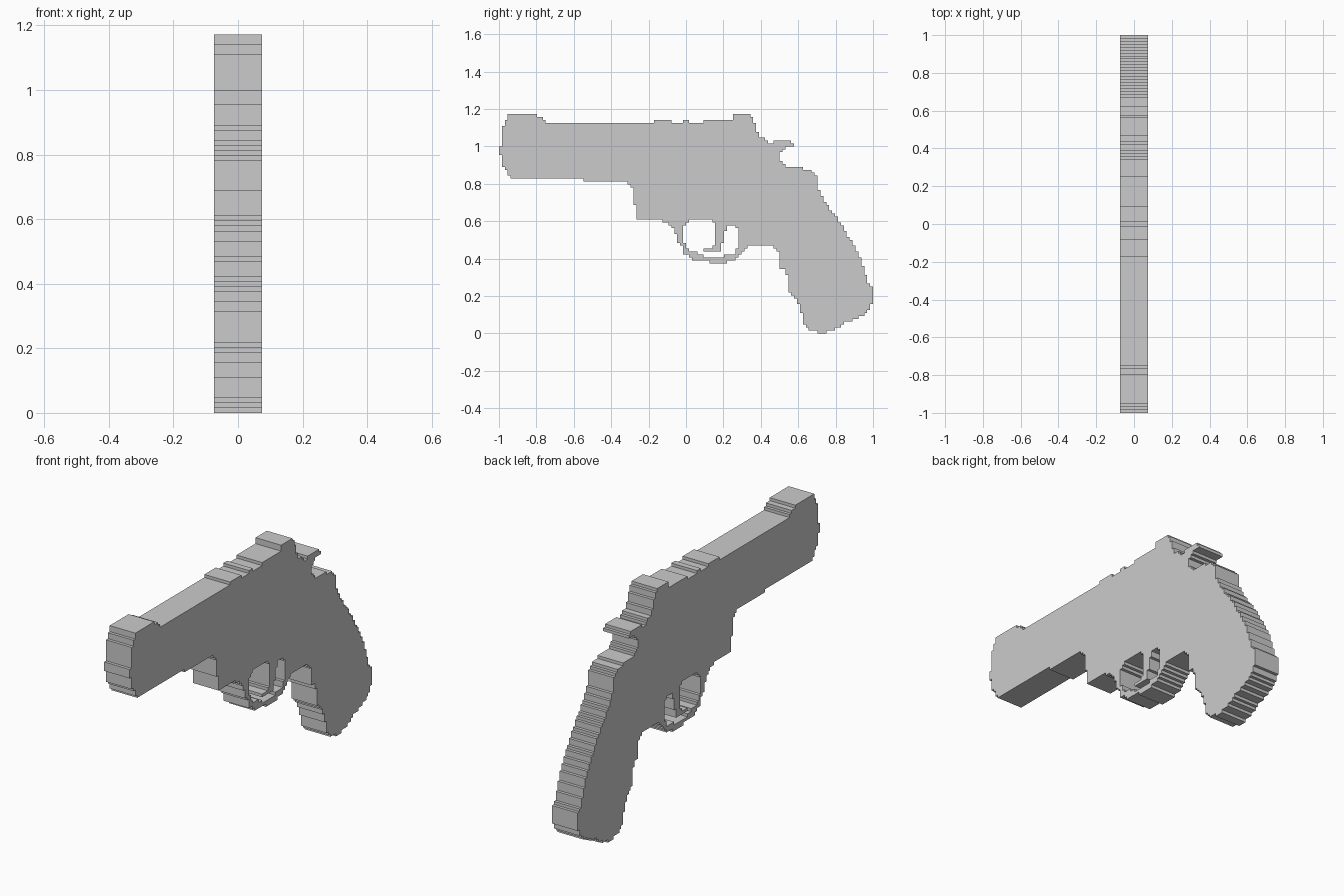
import bpy, bmesh, math

P = 2 / 128      # pixel size of the stepped silhouette
W = 0.074        # half thickness

# Side profiles as (y, z) outlines
barrel = [(-.94, 1.172), (-.8, 1.172), (-.795, 1.156), (-.766, 1.156), (-.75, 1.125),
          (-.28, 1.125), (-.28, .797), (-.3, .797), (-.305, .812), (-.547, .812), (-.547, .828),
          (-.938, .828), (-.985, .91), (-.985, .953), (-1, .953), (-1, 1.0), (-.985, 1.0),
          (-.985, 1.09), (-.955, 1.15)]
frame = [(-.281, 1.125), (.25, 1.125), (.25, 1.172), (.344, 1.172), (.36, 1.15), (.36, 1.125),
         (.375, 1.11), (.39, 1.06), (.42, 1.04), (.44, 1.018), (.5, 1.018), (.5, .47),
         (.328, .47), (.328, .61), (-.266, .61), (-.266, .68), (-.285, .69),
         (-.285, .765), (-.3, .8), (-.345, .812), (-.281, .812)]
hammer = [(.43, 1.016), (.469, 1.016), (.469, 1.031), (.563, 1.031), (.563, 1.017),
          (.578, 1.017), (.578, 1.0), (.547, 1.0), (.52, .975), (.5, .965), (.43, .965)]
grip = [(.5, .92), (.547, .89), (.625, .89), (.625, .875), (.655, .875), (.7, .84), (.7, .77),
        (.72, .75), (.75, .69), (.8, .625), (.85, .555), (.9, .46), (.94, .385), (.97, .28),
        (1, .235), (1, .16), (.985, .14), (.94, .095), (.86, .06), (.8, .025), (.75, .016),
        (.75, 0), (.703, 0), (.703, .016), (.656, .016), (.64, .035), (.625, .065), (.61, .14),
        (.58, .2), (.547, .22), (.547, .3), (.53, .34), (.5, .35), (.5, .425), (.455, .469),
        (.43, .469), (.43, .92)]
guard = [(-.14, .61), (-.09, .59), (-.05, .52), (-.05, .5), (-.02, .46), (-.015, .422),
         (.035, .407), (.035, .391), (.125, .391), (.125, .375), (.219, .375), (.219, .391),
         (.266, .391), (.29, .425), (.31, .445), (.33, .47), (.33, .61)]
guard_opening = [(.015, .61), (.14, .61), (.156, .59), (.16, .578), (.266, .578), (.281, .55),
                 (.281, .455), (.266, .44), (.266, .422), (.215, .422), (.205, .407),
                 (.125, .407), (.06, .422), (.055, .437), (.02, .445), (-.005, .475),
                 (-.02, .5), (-.02, .56), (-.005, .585)]
trigger = [(.156, .61), (.215, .61), (.215, .56), (.203, .52), (.203, .49), (.188, .475),
           (.188, .438), (.094, .438), (.094, .453), (.14, .453), (.156, .49), (.158, .58)]


def box(y0, y1, z0, z1):
    return [(y0, z0), (y1, z0), (y1, z1), (y0, z1)]


def inside(poly, y, z):
    hit = False
    for (y0, z0), (y1, z1) in zip(poly, poly[1:] + poly[:1]):
        if (z0 > z) != (z1 > z) and y < y0 + (z - z0) * (y1 - y0) / (z1 - z0):
            hit = not hit
    return hit


def rasterise(poly, hole=None):
    cells = set()
    for i in range(128):
        for j in range(76):
            y, z = -1 + (i + .5) * P, (j + .5) * P
            if inside(poly, y, z) and not (hole and inside(hole, y, z)):
                cells.add((i, j))
    return cells


parts = {
    "barrel": rasterise(barrel),
    "frame": rasterise(frame),
    "rear_sight_base": rasterise(box(.094, .25, 1.12, 1.141)),
    "top_latch": rasterise(box(-.172, -.078, 1.12, 1.141)),
    "top_pin": rasterise(box(-.016, .016, 1.12, 1.141)),
    "hammer": rasterise(hammer),
    "grip": rasterise(grip),
    "trigger_guard": rasterise(guard, guard_opening),
    "trigger": rasterise(trigger),
}
# Every pixel belongs to one part, so no faces lie inside the solid
solid = set()
for name in parts:
    parts[name] -= solid
    solid |= parts[name]


def build(name, cells):
    bm = bmesh.new()
    verts = {}

    def vert(side, c):
        key = (side, c)
        if key not in verts:
            verts[key] = bm.verts.new((side * W, -1 + c[0] * P, c[1] * P))
        return verts[key]

    for i, j in sorted(cells):
        c = [(i, j), (i + 1, j), (i + 1, j + 1), (i, j + 1)]
        bm.faces.new([vert(1, k) for k in c])
        bm.faces.new([vert(-1, k) for k in reversed(c)])
        # Stepped edge walls
        for n, (di, dj) in enumerate([(0, -1), (1, 0), (0, 1), (-1, 0)]):
            if (i + di, j + dj) not in solid:
                a, b = c[n], c[(n + 1) % 4]
                bm.faces.new([vert(-1, a), vert(-1, b), vert(1, b), vert(1, a)])
    bmesh.ops.dissolve_limit(bm, angle_limit=math.radians(1),
                             verts=bm.verts[:], edges=bm.edges[:])
    mesh = bpy.data.meshes.new(name)
    bm.to_mesh(mesh)
    bm.free()
    bpy.context.collection.objects.link(bpy.data.objects.new(name, mesh))


for name, cells in parts.items():
    build(name, cells)
